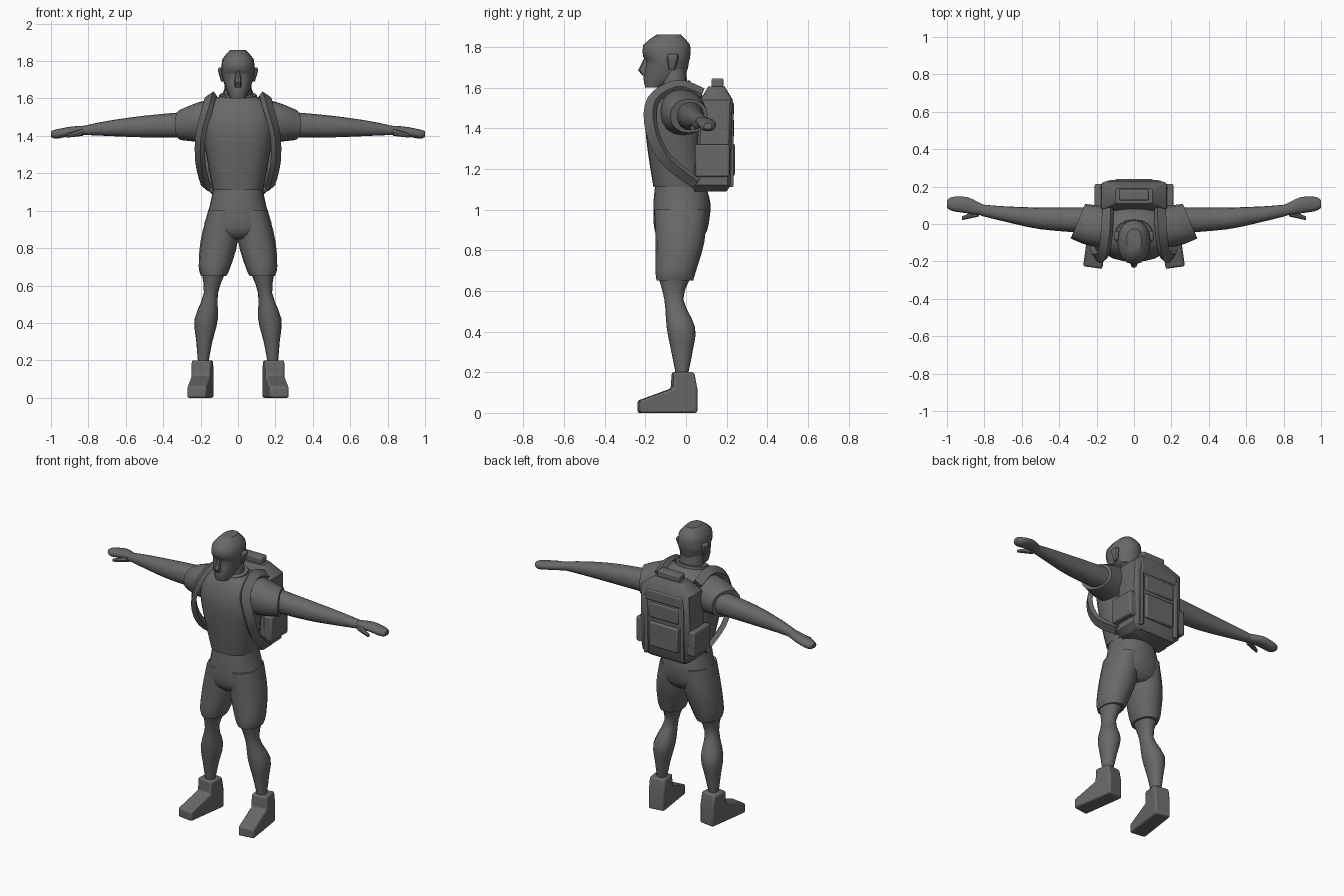
import bpy, bmesh, math
from mathutils import Matrix, Vector

X, Y, Z = Vector((1, 0, 0)), Vector((0, 1, 0)), Vector((0, 0, 1))

cube = bpy.data.objects.get("Cube")
if cube:
    bpy.data.objects.remove(cube, do_unlink=True)

colour = (.14, .14, .14, 1)
grey = bpy.data.materials.new("plain_grey")
grey.use_nodes = True
grey.diffuse_color = colour
grey.node_tree.nodes["Principled BSDF"].inputs["Base Color"].default_value = colour


def finish(name, bm, mirror=False, bevel=0):
    """Turn a bmesh into a shaded, optionally rounded and mirrored object."""
    bmesh.ops.recalc_face_normals(bm, faces=bm.faces)
    mesh = bpy.data.meshes.new(name)
    bm.to_mesh(mesh)
    bm.free()
    mesh.materials.append(grey)
    ob = bpy.data.objects.new(name, mesh)
    bpy.context.collection.objects.link(ob)
    bpy.ops.object.select_all(action='DESELECT')
    ob.select_set(True)
    bpy.context.view_layer.objects.active = ob
    bpy.ops.object.shade_smooth_by_angle(angle=math.radians(40))
    if bevel:
        rounding = ob.modifiers.new("soft_edges", 'BEVEL')
        rounding.width, rounding.segments = bevel, 2
    if mirror:
        ob.modifiers.new("other_side", 'MIRROR')


def skin(bm, rings):
    """Join rings of points into a capped tube."""
    loops = [[bm.verts.new(point) for point in ring] for ring in rings]
    for low, high in zip(loops, loops[1:]):
        for i in range(len(low)):
            bm.faces.new((low[i - 1], low[i], high[i], high[i - 1]))
    bm.faces.new(loops[0])
    bm.faces.new(loops[-1])


def flow(keys, steps):
    """Run a smooth spline through key vectors."""
    padded = [keys[0], *keys, keys[-1]]
    path = []
    for a, b, c, d in zip(padded, padded[1:], padded[2:], padded[3:]):
        for step in range(steps):
            t = step / steps
            leave, arrive = (c - a) / 2, (d - b) / 2
            ease = t * t * (3 - 2 * t)
            path.append(b.lerp(c, ease) + leave * t * (1 - t) ** 2 - arrive * t * t * (1 - t))
    return path + [keys[-1]]


def section(x=0, y=0, z=0, wide=0, deep=0):
    """Centre of a cross-section and its two half sizes."""
    return Vector((x, y, z, wide, deep))


def loft(name, *sections, across=X, over=Y, sides=16, power=2.2, steps=3, **options):
    """Skin rounded cross-sections; a high power makes them boxy."""
    def squared(value):
        return math.copysign(abs(value) ** (2 / power), value)

    rings = []
    for x, y, z, wide, deep in flow(sections, steps):
        angles = [math.tau * i / sides for i in range(sides)]
        rings.append([Vector((x, y, z)) + across * wide * squared(math.cos(a))
                      + over * deep * squared(math.sin(a)) for a in angles])
    bm = bmesh.new()
    skin(bm, rings)
    finish(name, bm, **options)


def box(name, centre, size, bevel=.01, **options):
    bm = bmesh.new()
    place = Matrix.Translation(centre) @ Matrix.Diagonal((*size, 1))
    bmesh.ops.create_cube(bm, size=1, matrix=place)
    finish(name, bm, bevel=bevel, **options)


# Torso, pelvis, neck and collar
loft("shirt",
     section(z=1.11, y=-.03, wide=.135, deep=.13),
     section(z=1.3, y=-.055, wide=.17, deep=.135),
     section(z=1.45, y=-.055, wide=.195, deep=.145),
     section(z=1.56, y=-.045, wide=.175, deep=.125),
     section(z=1.62, y=-.05, wide=.08, deep=.07), sides=24, power=2.5)
loft("pelvis",
     section(z=1.13, y=-.03, wide=.13, deep=.12),
     section(z=1.03, y=-.02, wide=.15, deep=.14),
     section(z=.9, y=-.025, wide=.18, deep=.13),
     section(z=.85, y=-.025, wide=.1, deep=.09), sides=24)
loft("neck",
     section(z=1.56, y=-.06, wide=.08, deep=.07),
     section(z=1.7, y=-.06, wide=.07, deep=.06))
loft("collar",
     section(z=1.57, y=-.06, wide=.11, deep=.09),
     section(z=1.62, y=-.06, wide=.1, deep=.08), over=Y + Z * .2, steps=1)

# Head with brow, pointed nose and ears
loft("head",
     section(z=1.6, y=-.16, wide=.04, deep=.04),
     section(z=1.65, y=-.11, wide=.065, deep=.1),
     section(z=1.73, y=-.09, wide=.088, deep=.105),
     section(z=1.75, y=-.095, wide=.088, deep=.115),
     section(z=1.81, y=-.095, wide=.084, deep=.115),
     section(z=1.86, y=-.085, wide=.04, deep=.06), steps=2)
loft("nose",
     section(z=1.66, y=-.2, wide=.018, deep=.015),
     section(z=1.685, y=-.205, wide=.02, deep=.03),
     section(z=1.745, y=-.19, wide=.01, deep=.015), sides=8, steps=1)
loft("ear",
     section(x=.08, z=1.69, y=-.07, wide=.01, deep=.015),
     section(x=.09, z=1.75, y=-.065, wide=.017, deep=.03),
     section(x=.09, z=1.765, y=-.065, wide=.01, deep=.02), sides=8, mirror=True)

# Short sleeves, bare arms and hands run sideways
loft("sleeve",
     section(x=.08, y=-.025, z=1.48, wide=.105, deep=.12),
     section(x=.2, y=-.01, z=1.475, wide=.105, deep=.108),
     section(x=.3, y=.015, z=1.46, wide=.092, deep=.083),
     across=Y - X * .42, over=Z, mirror=True)
loft("arm",
     section(x=.26, y=.02, z=1.46, wide=.068, deep=.07),
     section(x=.5, y=.03, z=1.45, wide=.058, deep=.058),
     section(x=.7, y=.055, z=1.44, wide=.04, deep=.04),
     section(x=.82, y=.075, z=1.43, wide=.03, deep=.025),
     across=Y, over=Z, mirror=True)
loft("hand",
     section(x=.81, y=.075, z=1.43, wide=.03, deep=.025),
     section(x=.89, y=.1, z=1.425, wide=.043, deep=.025),
     section(x=.97, y=.107, z=1.41, wide=.038, deep=.025),
     section(x=1, y=.107, z=1.41, wide=.02, deep=.015),
     across=Y, over=Z, mirror=True)
loft("thumb",
     section(x=.83, y=.06, z=1.42, wide=.02, deep=.02),
     section(x=.92, y=.03, z=1.4, wide=.01, deep=.01),
     across=Y, over=Z, sides=8, mirror=True)

# Shorts and muscular lower legs
loft("shorts_leg",
     section(x=.08, y=-.025, z=1, wide=.08, deep=.13),
     section(x=.1, y=-.03, z=.84, wide=.1, deep=.12),
     section(x=.125, y=-.05, z=.7, wide=.085, deep=.1),
     section(x=.13, y=-.055, z=.65, wide=.067, deep=.09), mirror=True)
loft("lower_leg",
     section(x=.13, y=-.055, z=.68, wide=.067, deep=.085),
     section(x=.145, y=-.06, z=.56, wide=.038, deep=.047),
     section(x=.17, y=-.025, z=.42, wide=.062, deep=.07),
     section(x=.18, y=-.02, z=.3, wide=.043, deep=.052),
     section(x=.186, y=-.02, z=.19, wide=.028, deep=.03), mirror=True)

# Shoes: a side profile given thickness, with the toes turned out
profile = [(-.235, 0), (-.235, .06), (-.07, .12), (-.065, .2), (.035, .2), (.05, .12), (.05, 0)]
turn = Matrix.Translation(X * .188) @ Matrix.Rotation(math.radians(8), 4, 'Z')
bm = bmesh.new()
skin(bm, [[turn @ Vector((side, y, z)) for y, z in profile] for side in (-.052, .052)])
finish("shoe", bm, mirror=True, bevel=.01)

# Backpack with sloped top, handle, pockets and bands
loft("backpack",
     section(z=1.09, y=.12, wide=.14, deep=.08),
     section(z=1.12, y=.125, wide=.175, deep=.095),
     section(z=1.34, y=.14, wide=.18, deep=.085),
     section(z=1.54, y=.15, wide=.175, deep=.08),
     section(z=1.605, y=.15, wide=.1, deep=.04), power=10, steps=1)
box("pack_handle", (0, .155, 1.62), (.16, .06, .05))
box("side_pocket", (.18, .13, 1.24), (.06, .17, .16), mirror=True)
box("lower_pocket", (0, .215, 1.245), (.21, .05, .16))
box("upper_pocket", (0, .215, 1.4), (.21, .04, .1))
box("pack_flap", (0, .215, 1.495), (.27, .04, .07))
box("pack_band", (.13, .215, 1.3), (.025, .036, .38), bevel=.005, mirror=True)

# Shoulder straps: a flat band swept over the shoulder and under the arm
path = flow([Vector(point) for point in (
    (.14, .08, 1.57), (.145, -.04, 1.61), (.165, -.16, 1.54),
    (.2, -.17, 1.4), (.2, -.1, 1.25), (.17, .05, 1.13))], 4)
chest = Vector((0, -.04, 1.4))
rings = []
for i, point in enumerate(path):
    along = (path[min(i + 1, len(path) - 1)] - path[max(i - 1, 0)]).normalized()
    out = point - chest
    out = (out - along * out.dot(along)).normalized()
    side = along.cross(out) * .028
    out *= .015
    rings.append([point + side + out, point - side + out, point - side - out, point + side - out])
bm = bmesh.new()
skin(bm, rings)
finish("shoulder_strap", bm, mirror=True)
